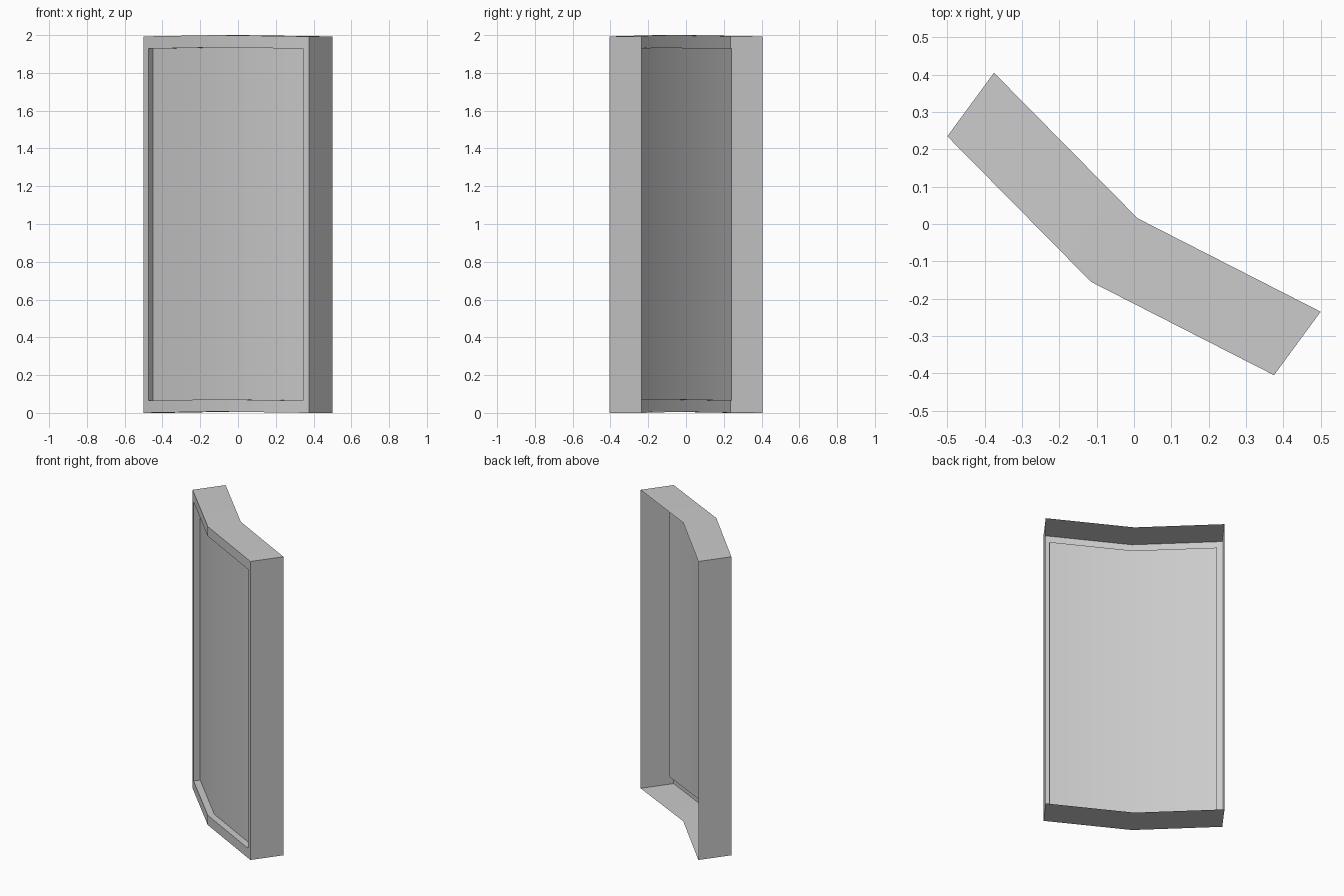
import bpy, bmesh, math
from mathutils import Vector

if "Cube" in bpy.data.objects:
    bpy.data.objects.remove(bpy.data.objects["Cube"])

HEIGHT = 1.993
LIFT = 0.007                       # slight rise at the bend
DEPTH = Vector((0.125, 0.17))      # front-to-back offset
LEFT, BEND, RIGHT = Vector((-0.5, 0.235)), Vector((-0.115, -0.155)), Vector((0.375, -0.405))


def ring(inset, border, depth):
    """Six-point outline of the bent panel, counterclockwise seen from the front."""
    plan = [LEFT.lerp(BEND, 0.065 * inset), BEND, RIGHT.lerp(BEND, 0.061 * inset)]
    plan = [p + DEPTH * depth for p in plan]
    lifts = [0, LIFT, 0]
    low = [(p.x, p.y, border + l) for p, l in zip(plan, lifts)]
    high = [(p.x, p.y, HEIGHT - border + l) for p, l in zip(plan, lifts)]
    return low + high[::-1]


def finish(name, bm):
    mesh = bpy.data.meshes.new(name)
    bm.to_mesh(mesh)
    bm.free()
    obj = bpy.data.objects.new(name, mesh)
    bpy.context.collection.objects.link(obj)
    bpy.ops.object.select_all(action='DESELECT')
    obj.select_set(True)
    bpy.context.view_layer.objects.active = obj
    bpy.ops.object.shade_smooth_by_angle(angle=math.radians(30))


# Frame: thin outer walls open at the back, front border and shallow reveal
bm = bmesh.new()
outlines = [ring(0, 0, 1), ring(0, 0, 0), ring(1, 0.065, 0), ring(1, 0.065, 0.2)]
rings = [[bm.verts.new(p) for p in r] for r in outlines]
for a, b in zip(rings, rings[1:]):
    for i in range(6):
        j = (i + 1) % 6
        bm.faces.new((a[i], a[j], b[j], b[i]))
finish("bent_frame", bm)

# Pane: recessed sheet folded at the bend
bm = bmesh.new()
v = [bm.verts.new(p) for p in outlines[-1]]
bm.faces.new((v[0], v[1], v[4], v[5]))
bm.faces.new((v[1], v[2], v[3], v[4]))
finish("recessed_pane", bm)
